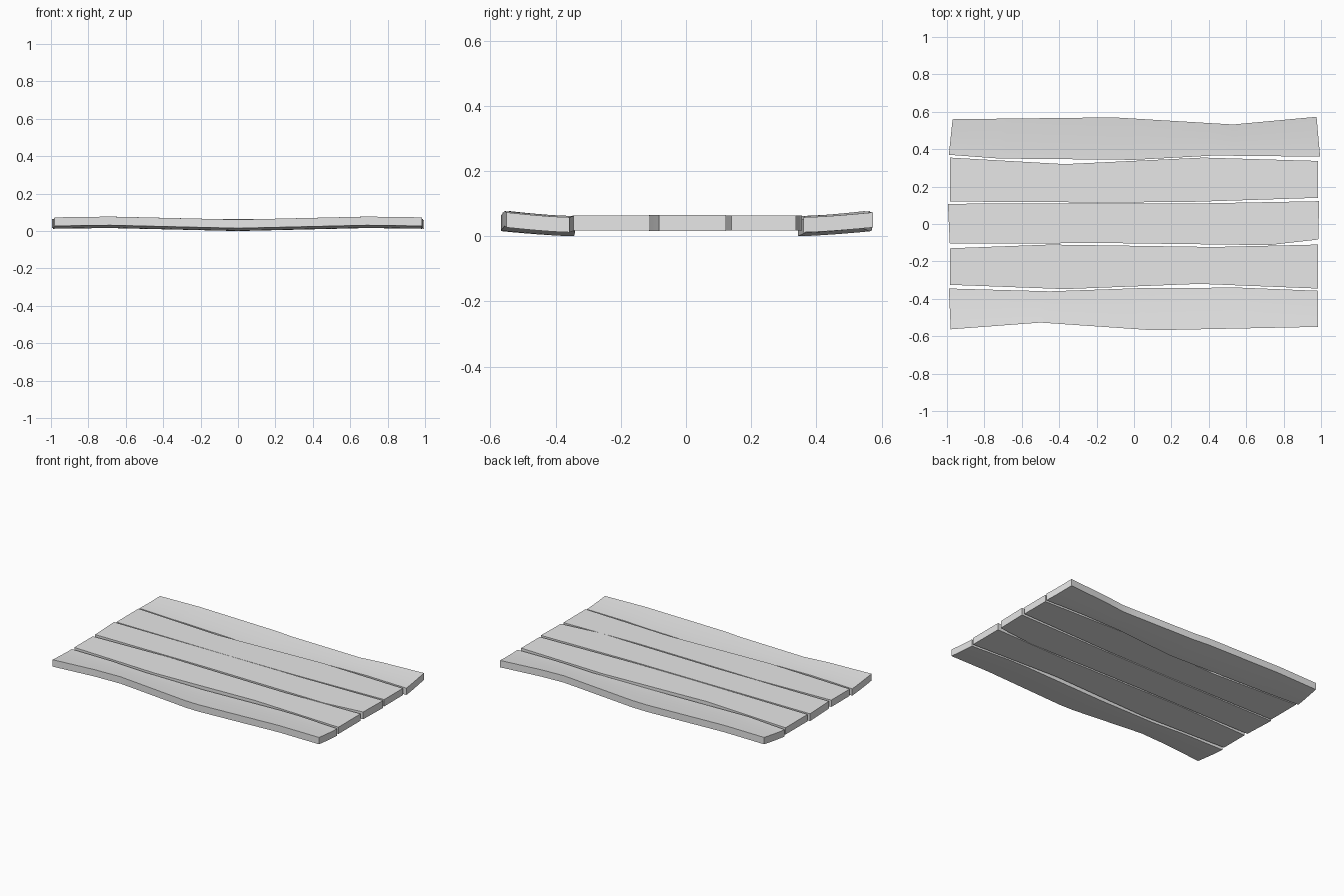
import bpy, bmesh

cube = bpy.data.objects.get("Cube")
if cube:
    bpy.data.objects.remove(cube, do_unlink=True)

grey = bpy.data.materials.new("weathered grey")
grey.use_nodes = True
colour = (0.8, 0.8, 0.8, 1)
grey.diffuse_color = colour
grey.node_tree.nodes["Principled BSDF"].inputs["Base Color"].default_value = colour

COLUMNS = 6


def interp(points, x):
    """Height of a polyline at x, held constant past its ends."""
    if x <= points[0][0]:
        return points[0][1]
    for (xa, ya), (xb, yb) in zip(points, points[1:]):
        if x <= xb:
            return ya + (yb - ya) * (x - xa) / (xb - xa)
    return points[-1][1]


# Lengthwise warp of the two outer planks
WARP = [(0, 0), (0.15, 0.004), (0.5, -0.012), (0.85, 0.004), (1, 0)]


def fractions(edge):
    start, end = edge[0][0], edge[-1][0]
    return [round((x - start) / (end - start), 3) for x, _ in edge]


def plank(name, inner, outer, bottom, thickness, cupped):
    """Board between two wavy edges, optionally warped and curled up outward."""
    stations = set(fractions(inner) + fractions(outer))
    if cupped:
        stations |= {u for u, _ in WARP}
    bm = bmesh.new()
    tops, bottoms = [], []
    for u in sorted(stations):
        ends = []
        for edge in (inner, outer):
            x = edge[0][0] + (edge[-1][0] - edge[0][0]) * u
            ends.append((x, interp(edge, x)))
        (xa, ya), (xb, yb) = ends
        low, high = [], []
        for c in range(COLUMNS + 1):
            t = c / COLUMNS
            z = bottom + (interp(WARP, u) + 0.015 * t ** 1.4 if cupped else 0)
            x, y = xa + (xb - xa) * t, ya + (yb - ya) * t
            low.append(bm.verts.new((x, y, z)))
            high.append(bm.verts.new((x, y, z + thickness)))
        bottoms.append(low)
        tops.append(high)
    # Upper and lower skins, then the long sides and the two ends
    for i in range(len(tops) - 1):
        for grid in (tops, bottoms):
            for c in range(COLUMNS):
                bm.faces.new((grid[i][c], grid[i + 1][c], grid[i + 1][c + 1], grid[i][c + 1]))
        for c in (0, COLUMNS):
            bm.faces.new((bottoms[i][c], bottoms[i + 1][c], tops[i + 1][c], tops[i][c]))
    for i in (0, -1):
        for c in range(COLUMNS):
            bm.faces.new((bottoms[i][c], bottoms[i][c + 1], tops[i][c + 1], tops[i][c]))
    bmesh.ops.recalc_face_normals(bm, faces=bm.faces)
    mesh = bpy.data.meshes.new(name)
    bm.to_mesh(mesh)
    bm.free()
    mesh.materials.append(grey)
    obj = bpy.data.objects.new(name, mesh)
    bpy.context.collection.objects.link(obj)
    bpy.ops.object.select_all(action="DESELECT")
    obj.select_set(True)
    bpy.context.view_layer.objects.active = obj
    bpy.ops.object.shade_smooth_by_angle(angle=0.5)


# Outer planks, warped and curled
plank("back_outer_plank",
      [(-0.99, 0.37), (-0.72, 0.35), (0, 0.343), (0.43, 0.366), (0.995, 0.36)],
      [(-0.97, 0.56), (-0.11, 0.57), (0.53, 0.532), (0.976, 0.573)],
      0.012, 0.046, True)
plank("front_outer_plank",
      [(-0.99, -0.345), (-0.45, -0.36), (0.03, -0.343), (0.56, -0.34), (0.985, -0.357)],
      [(-0.98, -0.563), (-0.5, -0.527), (0.1, -0.568), (0.985, -0.55)],
      0.012, 0.046, True)

# Flat inner planks
plank("back_inner_plank",
      [(-0.985, 0.12), (-0.13, 0.115), (0.3, 0.118), (0.985, 0.14)],
      [(-0.985, 0.355), (-0.37, 0.32), (0.37, 0.355), (0.985, 0.337)],
      0.017, 0.046, False)
plank("middle_plank",
      [(-0.985, -0.105), (-0.13, -0.102), (0.72, -0.113), (0.985, -0.083)],
      [(-0.995, 0.108), (-0.26, 0.11), (0.35, 0.11), (0.99, 0.122)],
      0.016, 0.049, False)
plank("front_inner_plank",
      [(-0.985, -0.13), (-0.45, -0.11), (0.43, -0.123), (0.985, -0.11)],
      [(-0.985, -0.325), (-0.37, -0.348), (0.35, -0.32), (0.985, -0.345)],
      0.017, 0.046, False)
